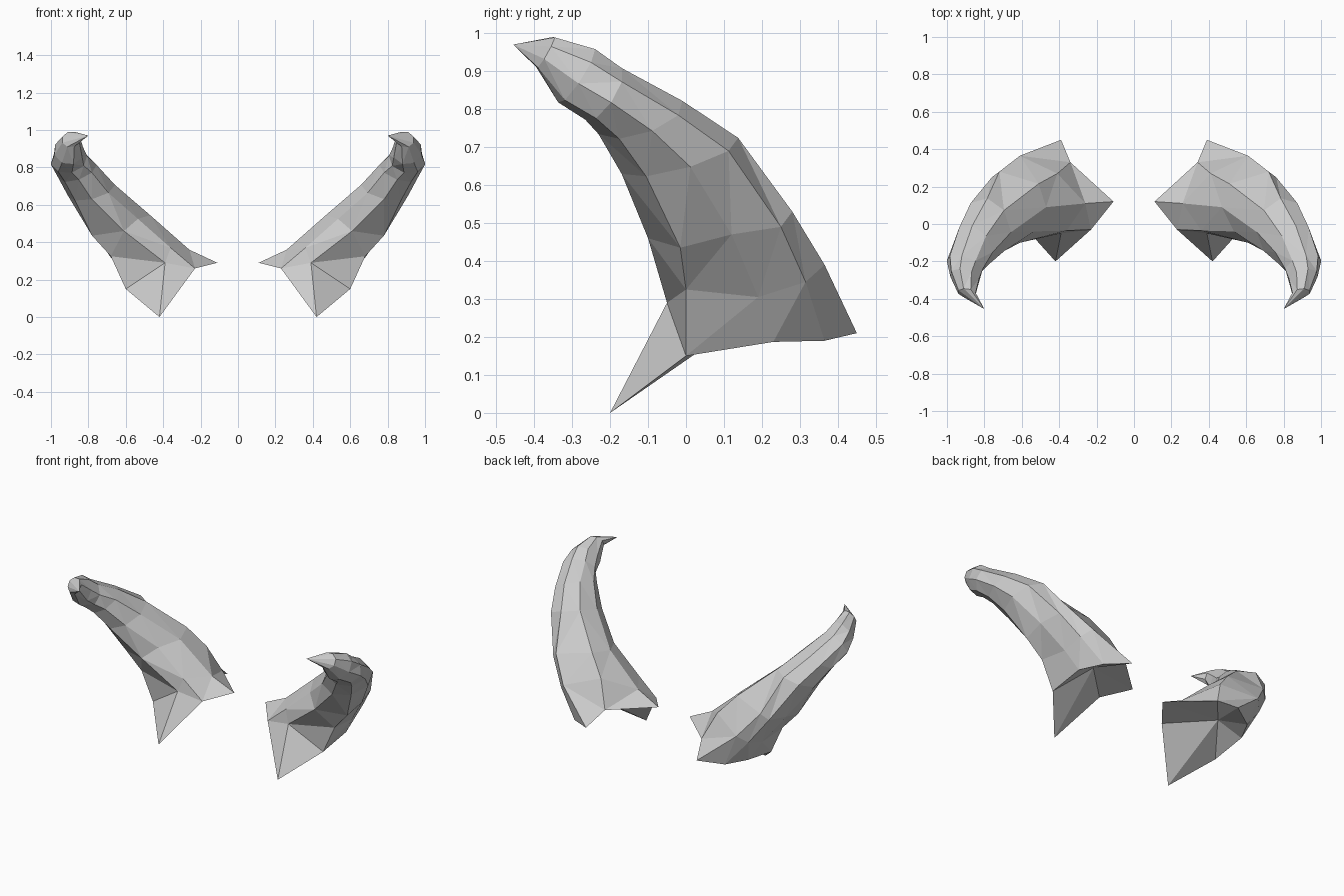
import bpy, bmesh, math
from mathutils import Vector

if "Cube" in bpy.data.objects:
    bpy.data.objects.remove(bpy.data.objects["Cube"])

SIDES = 8

# Irregular flared root: three hand-placed cross-sections
# order: front-outer, outer, back-outer, back, back-inner, inner, front-inner, front
root = [
    [(.60, 0, .15), (.60, .23, .187), (.53, .365, .19), (.39, .45, .21),
     (.34, .33, .29), (.11, .12, .29), (.23, -.03, .26), (.42, -.20, 0)],
    [(.68, 0, .325), (.67, .19, .305), (.66, .315, .345), (.61, .365, .39),
     (.41, .27, .45), (.26, .11, .36), (.36, -.035, .37), (.39, -.05, .29)],
    [(.78, -.015, .435), (.79, .12, .47), (.76, .25, .49), (.72, .28, .53),
     (.51, .215, .565), (.47, .09, .545), (.535, -.04, .525), (.61, -.10, .46)],
]

# Tapering curved shaft: centre and two half-axes of each cross-section
shaft = [
    ((.783, -.016, .677), (.088, -.089, -.054), (.090, .128, .013)),
    ((.858, -.120, .778), (.067, -.056, -.056), (.077, .100, .006)),
    ((.904, -.217, .840), (.057, -.020, -.064), (.080, .048, .032)),
    ((.905, -.288, .888), (.036, -.031, -.064), (.072, .038, .035)),
    ((.893, -.370, .950), (.020, -.020, -.040), (.045, .015, .015)),
]
tip = (.80, -.455, .97)
root_centre = (.46, .19, .27)


def oval(centre, u, v):
    c, u, v = Vector(centre), Vector(u), Vector(v)
    angles = [2 * math.pi * k / SIDES for k in range(SIDES)]
    return [c + u * math.cos(a) + v * math.sin(a) for a in angles]


bm = bmesh.new()
rings = [[bm.verts.new(p) for p in ring]
         for ring in root + [oval(*s) for s in shaft]]

# Skin between neighbouring cross-sections
for low, high in zip(rings, rings[1:]):
    for k in range(SIDES):
        n = (k + 1) % SIDES
        bm.faces.new((low[k], low[n], high[n], high[k]))

# Pointed tip and hollowed root cap
for ring, point in ((rings[-1], tip), (rings[0], root_centre)):
    apex = bm.verts.new(point)
    for k in range(SIDES):
        bm.faces.new((ring[k], ring[(k + 1) % SIDES], apex))

bmesh.ops.triangulate(bm, faces=[f for f in bm.faces if len(f.verts) == 4])
bmesh.ops.recalc_face_normals(bm, faces=bm.faces)
mesh = bpy.data.meshes.new("horns")
bm.to_mesh(mesh)
bm.free()

# Left horn is the mirror image
horns = bpy.data.objects.new("horns", mesh)
bpy.context.collection.objects.link(horns)
horns.modifiers.new("mirror_left", 'MIRROR').use_axis[0] = True
